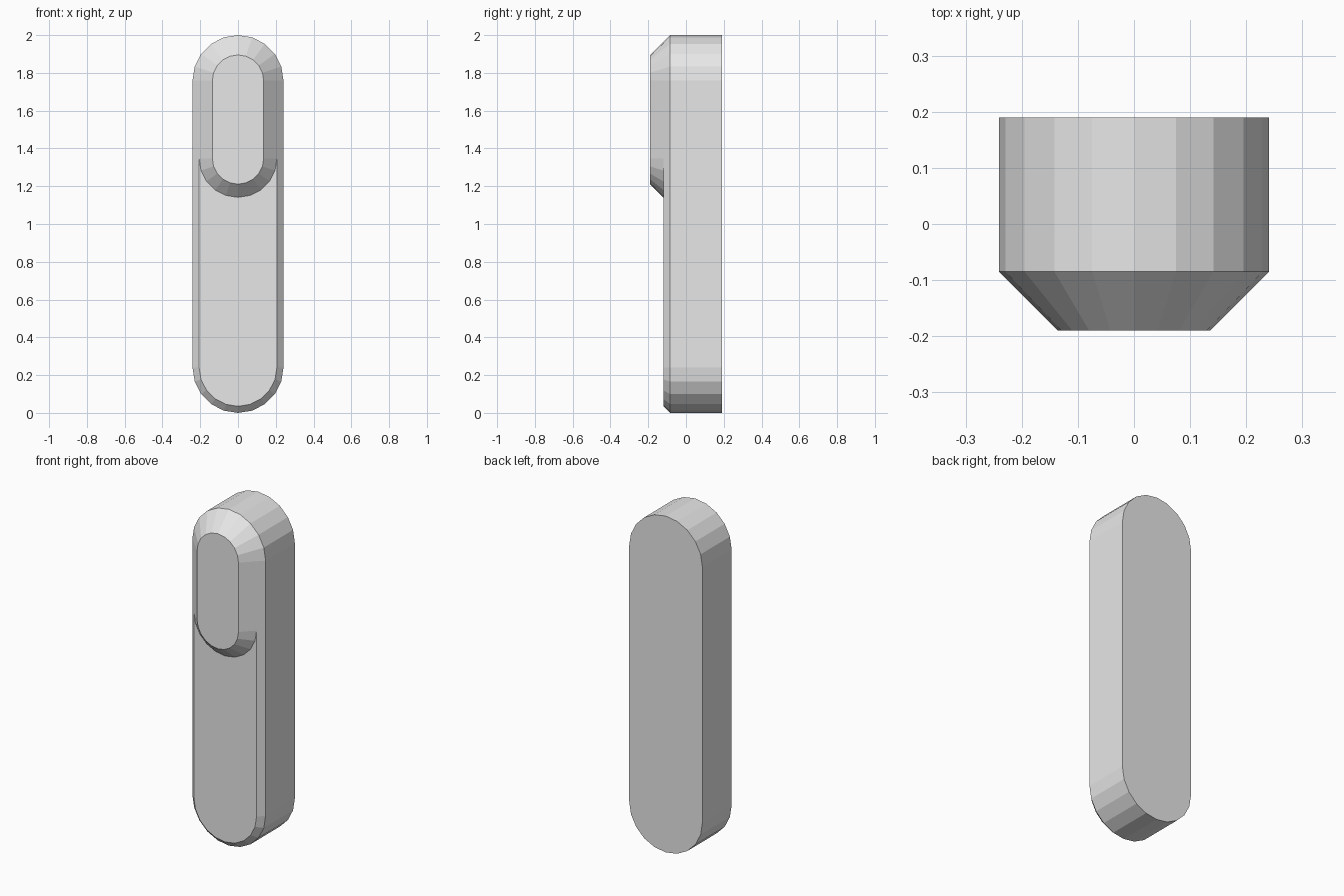
import bpy, bmesh
from math import cos, sin, pi

cube = bpy.data.objects.get("Cube")
if cube:
    bpy.data.objects.remove(cube, do_unlink=True)

RADIUS = 0.241
HEIGHT = 2.0
SEGMENTS = 10              # per half circle
BACK, SHOULDER, PANEL, TIP = 0.19, -0.085, -0.12, -0.19
LOW = RADIUS               # arc centre heights
HIGH = HEIGHT - RADIUS
PAD = 1.347

grey = bpy.data.materials.new("plain_grey")
grey.use_nodes = True
grey.diffuse_color = (0.8, 0.8, 0.8, 1)
grey.node_tree.nodes["Principled BSDF"].inputs["Base Color"].default_value = (0.8, 0.8, 0.8, 1)

bm = bmesh.new()


def arc(y, inset, centre, start):
    """Half circle of vertices, counter-clockwise seen from the front."""
    r = RADIUS - inset
    return [bm.verts.new((r * cos(start + pi * i / SEGMENTS), y,
                          centre + r * sin(start + pi * i / SEGMENTS)))
            for i in range(SEGMENTS + 1)]


def body_ring(y, inset):
    """Rounded outline with an extra vertex on each side where the pad ends."""
    r = RADIUS - inset
    upper = ([bm.verts.new((r, y, PAD))] + arc(y, inset, HIGH, 0)
             + [bm.verts.new((-r, y, PAD))])
    return upper, arc(y, inset, LOW, pi)


def bridge(a, b):
    for i in range(len(a)):
        j = (i + 1) % len(a)
        bm.faces.new((a[i], a[j], b[j], b[i]))


# Body: straight sides and a narrow bevel around the front panel
back_up, back_low = body_ring(BACK, 0)
side_up, side_low = body_ring(SHOULDER, 0)
front_up, front_low = body_ring(PANEL, SHOULDER - PANEL)
bm.faces.new(back_up + back_low)
bridge(back_up + back_low, side_up + side_low)
bridge(side_up + side_low, front_up + front_low)

# Raised pad: continues the bevel at the top, rises from the panel below
inset = SHOULDER - PANEL
pad_low = arc(PANEL, inset, PAD, pi)
for v in (pad_low[0], pad_low[-1]):
    bm.verts.remove(v)
pad_low = pad_low[1:-1]
tip_inset = SHOULDER - TIP
tip_up = arc(TIP, tip_inset, HIGH, 0)
tip_low = arc(TIP, tip_inset, PAD, pi)
tip = [tip_low[-1]] + tip_up + tip_low[:-1]
bridge(front_up + pad_low, tip)
bm.faces.new(tip)

# Flat panel below the pad
bm.faces.new([front_up[-1]] + front_low + [front_up[0]] + pad_low[::-1])

bmesh.ops.recalc_face_normals(bm, faces=bm.faces)
mesh = bpy.data.meshes.new("handle_body")
bm.to_mesh(mesh)
bm.free()
mesh.materials.append(grey)
body = bpy.data.objects.new("handle_body", mesh)
bpy.context.collection.objects.link(body)
